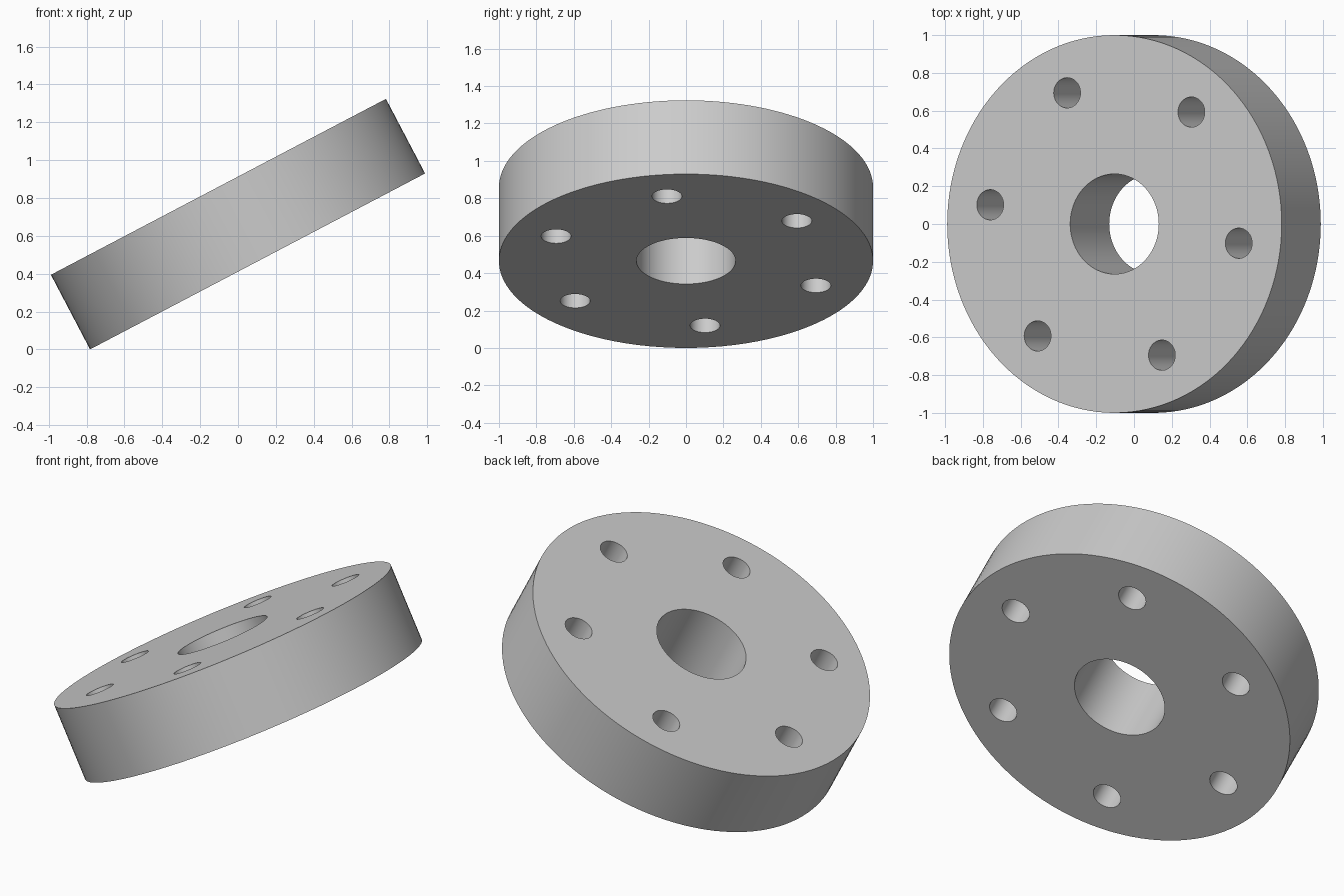
import bpy, bmesh
from math import radians, sin, cos
from mathutils import Matrix

RADIUS, THICKNESS, TILT = 1.0, 0.445, radians(27.7)
BORE_RADIUS = 0.265
BOLT_RADIUS, BOLT_CIRCLE, BOLT_COUNT, BOLT_START = 0.08, 0.75, 6, radians(-7.8)

cube = bpy.data.objects.get("Cube")
if cube:
    bpy.data.objects.remove(cube, do_unlink=True)

grey = bpy.data.materials.new("plain_grey")
grey.use_nodes = True
grey.diffuse_color = (0.6, 0.6, 0.6, 1)
grey.node_tree.nodes["Principled BSDF"].inputs["Base Color"].default_value = (0.6, 0.6, 0.6, 1)


def add_cylinder(bm, radius, depth, segments, x=0, y=0):
    bmesh.ops.create_cone(bm, cap_ends=True, segments=segments, radius1=radius,
                          radius2=radius, depth=depth, matrix=Matrix.Translation((x, y, 0)))


def make_object(name, bm):
    mesh = bpy.data.meshes.new(name)
    bm.to_mesh(mesh)
    bm.free()
    mesh.materials.append(grey)
    obj = bpy.data.objects.new(name, mesh)
    bpy.context.collection.objects.link(obj)
    return obj


# Thick round disc
bm = bmesh.new()
add_cylinder(bm, RADIUS, THICKNESS, 128)
disc = make_object("flange_disc", bm)

# Centre bore and ring of bolt holes
bm = bmesh.new()
add_cylinder(bm, BORE_RADIUS, THICKNESS * 2, 64)
for i in range(BOLT_COUNT):
    a = BOLT_START + i * radians(360 / BOLT_COUNT)
    add_cylinder(bm, BOLT_RADIUS, THICKNESS * 2, 48, BOLT_CIRCLE * cos(a), BOLT_CIRCLE * sin(a))
cutter = make_object("hole_cutter", bm)
cutter.hide_render = True

# Drill the holes through the disc
drill = disc.modifiers.new("drill_holes", "BOOLEAN")
drill.operation = "DIFFERENCE"
drill.solver = "EXACT"
drill.object = cutter
bpy.ops.object.select_all(action="DESELECT")
bpy.context.view_layer.objects.active = disc
disc.select_set(True)
bpy.ops.object.modifier_apply(modifier=drill.name)
bpy.data.objects.remove(cutter, do_unlink=True)

# Smooth walls, sharp rims
bpy.ops.object.shade_smooth_by_angle(angle=radians(30))

# Lean the disc and rest its lowest edge on the floor
disc.rotation_euler.y = -TILT
disc.location.z = RADIUS * sin(TILT) + THICKNESS / 2 * cos(TILT)
